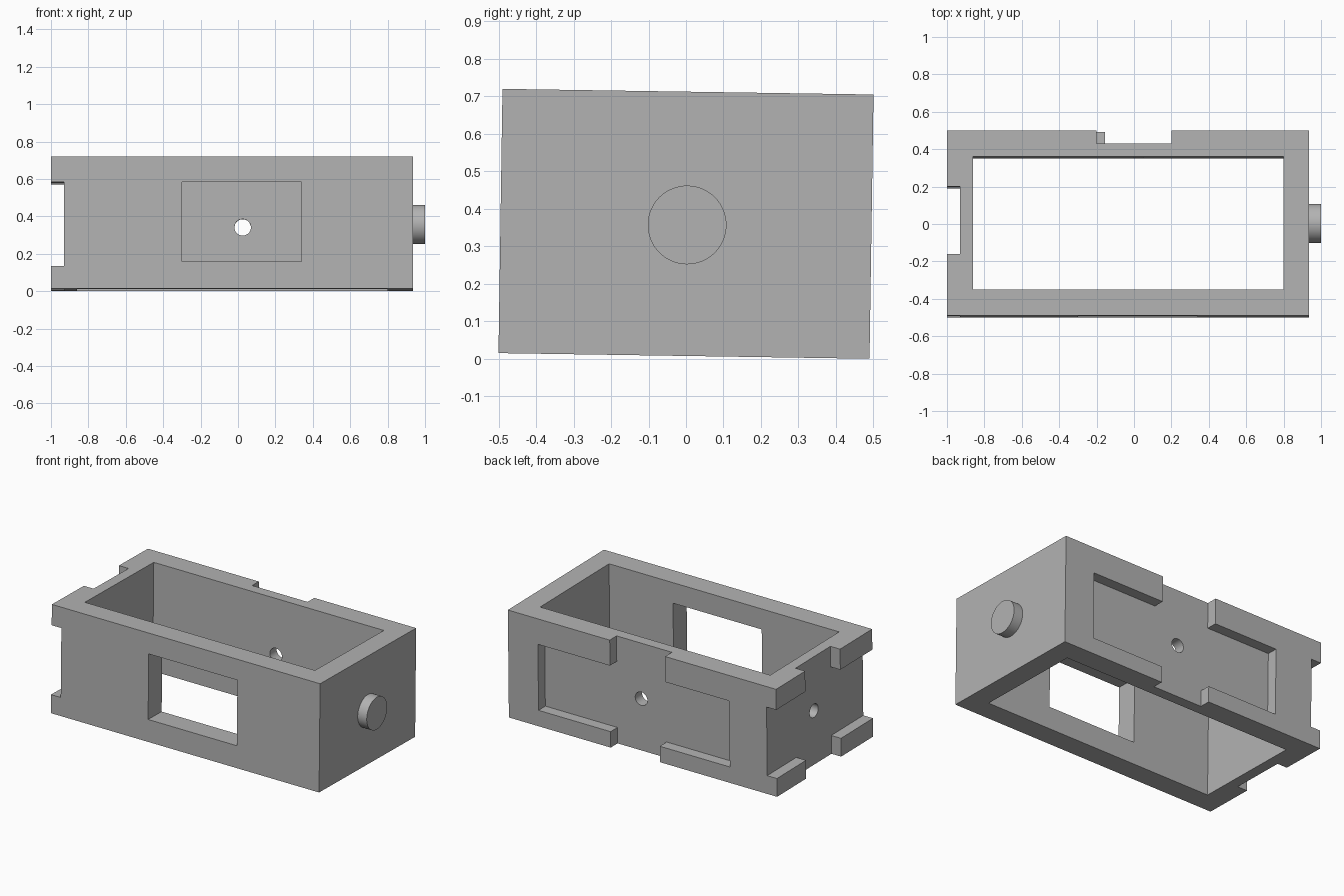
import bpy
import math
from mathutils import Matrix

cube = bpy.data.objects.get("Cube")
if cube:
    bpy.data.objects.remove(cube, do_unlink=True)

grey = bpy.data.materials.new("plain grey")
grey.use_nodes = True
GREY = (0.45, 0.45, 0.45, 1)
grey.diffuse_color = GREY
grey.node_tree.nodes["Principled BSDF"].inputs["Base Color"].default_value = GREY


def box(name, x, y, z):
    """Box from three (low, high) ranges."""
    spans = (x, y, z)
    bpy.ops.mesh.primitive_cube_add(size=1)
    ob = bpy.context.object
    ob.name = name
    centre = Matrix.Translation([(a + b) / 2 for a, b in spans])
    ob.data.transform(centre @ Matrix.Diagonal([b - a for a, b in spans] + [1]))
    return ob


def rod(name, radius, length, centre, axis, sides=48):
    """Cylinder lying along the X or Y axis."""
    bpy.ops.mesh.primitive_cylinder_add(vertices=sides, radius=radius, depth=length)
    ob = bpy.context.object
    ob.name = name
    turn = Matrix.Rotation(math.pi / 2, 4, "Y" if axis == "X" else "X")
    ob.data.transform(Matrix.Translation(centre) @ turn)
    return ob


def cut(target, cutter):
    cutter.hide_render = True
    bpy.context.view_layer.objects.active = target
    mod = target.modifiers.new("cut", "BOOLEAN")
    mod.operation = "DIFFERENCE"
    mod.solver = "EXACT"
    mod.object = cutter
    bpy.ops.object.modifier_apply(modifier=mod.name)
    bpy.data.objects.remove(cutter, do_unlink=True)


# Open frame: outer block, cut by everything below
LEFT, RIGHT, DEPTH, HEIGHT = -1.0, 0.935, 0.495, 0.3525
BACK_FLOOR, END_FLOOR = 0.425, -0.93
frame = box("housing_frame", (LEFT, RIGHT), (-DEPTH, DEPTH), (-HEIGHT, HEIGHT))
cut(frame, box("well", (-0.86, 0.80), (-0.355, 0.355), (-1, 1)))

# Front window
cut(frame, box("window", (-0.30, 0.34), (-1, 0), (-0.2075, 0.2175)))

# Back pocket with channels open to the top and bottom
cut(frame, box("pocket", (-0.66, 0.72), (BACK_FLOOR, 1), (-0.248, 0.185)))
cut(frame, box("upper_channel", (-0.20, 0.20), (BACK_FLOOR, 1), (0.1, 1)))
cut(frame, box("lower_channel", (-0.155, 0.20), (BACK_FLOOR, 1), (-1, -0.1)))

# Crossed channels on the end, leaving four corner blocks
cut(frame, box("end_channel", (-2, END_FLOOR), (-1, 1), (-0.2325, 0.2175)))
cut(frame, box("end_slot", (-2, END_FLOOR), (-0.165, 0.195), (-1, 1)))

# Round holes through the back and end walls
cut(frame, rod("back_hole", 0.044, 0.6, (0.025, 0.5, -0.013), "Y"))
cut(frame, rod("end_hole", 0.044, 0.6, (-1, 0.01, 0), "X"))

# Locating peg on the other end
peg = rod("round_peg", 0.105, 0.065, (RIGHT + 0.0325, 0.003, -0.003), "X", 64)

# Shared finish and the slight lean of the whole piece
for ob in (frame, peg):
    ob.data.materials.clear()
    ob.data.materials.append(grey)
    ob.location.z = 0.36
    ob.rotation_euler.x = -0.0152
    bpy.ops.object.select_all(action="DESELECT")
    ob.select_set(True)
    bpy.context.view_layer.objects.active = ob
    bpy.ops.object.shade_smooth_by_angle(angle=math.radians(30))
